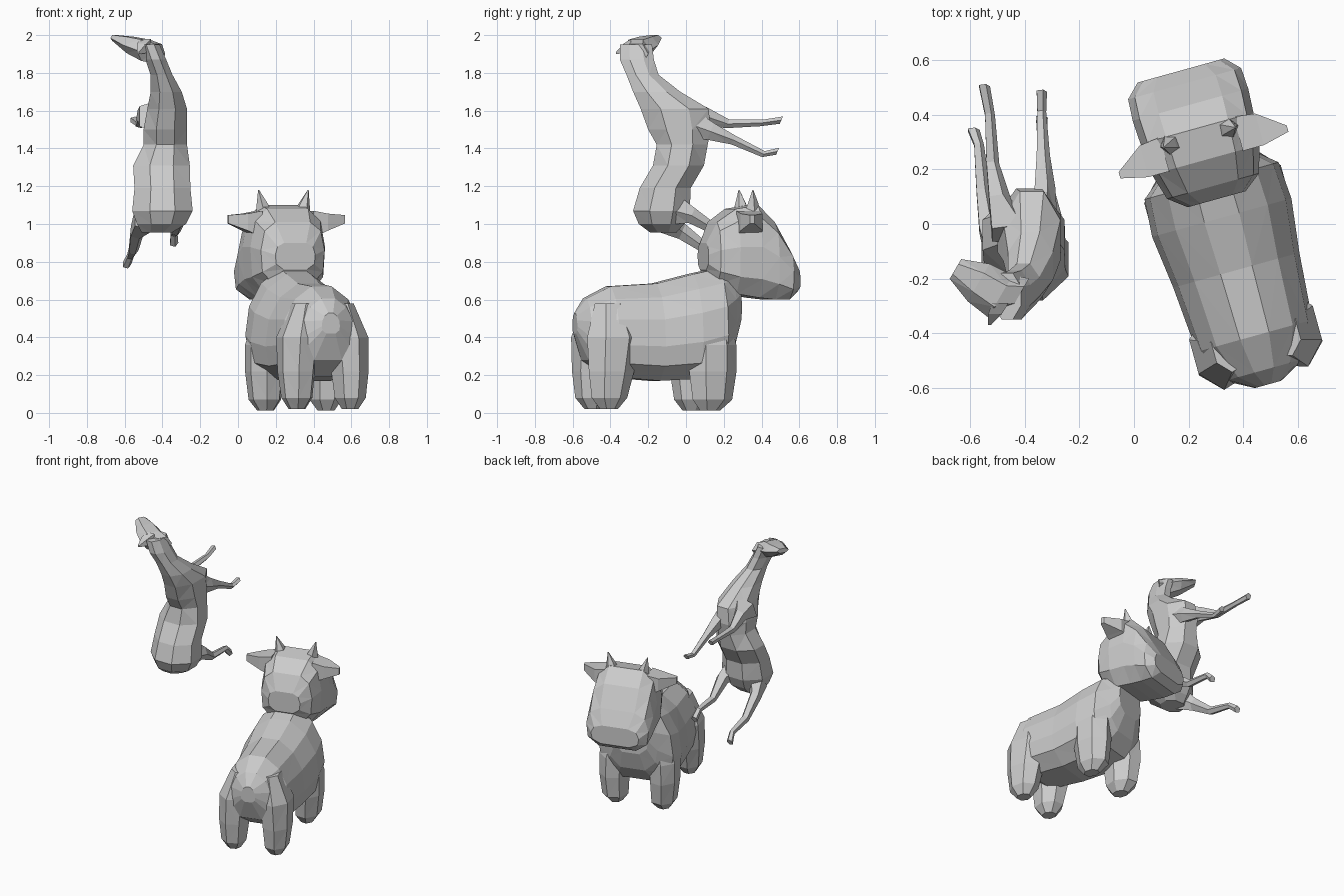
import bpy, bmesh, math
from mathutils import Matrix, Vector

X, Y, Z = Vector((1, 0, 0)), Vector((0, 1, 0)), Vector((0, 0, 1))


def ngon(n, turn=0.5):
    k = 1 / math.cos(math.pi / n) if turn else 1
    return [(k * math.cos(2 * math.pi * (i + turn) / n), k * math.sin(2 * math.pi * (i + turn) / n)) for i in range(n)]


def symmetric(half):
    """Close a right-hand half outline, listed top to bottom."""
    return half + [(-a, b) for a, b in reversed(half)]


def loft(name, rings, outline, u=X, v=Y, matrix=None, mirror=False):
    """Skin a chain of rings (x, y, z, half width, half depth) into one closed low-poly form."""
    bm = bmesh.new()
    loops = [[bm.verts.new(Vector(r[:3]) + u * a * r[3] + v * b * r[-1]) for a, b in outline] for r in rings]
    n = len(outline)
    for lo, hi in zip(loops, loops[1:]):
        for i in range(n):
            bm.faces.new((lo[i], lo[(i + 1) % n], hi[(i + 1) % n], hi[i]))
    bm.faces.new(loops[0])
    bm.faces.new(loops[-1])
    bmesh.ops.triangulate(bm, faces=bm.faces[:])
    bmesh.ops.recalc_face_normals(bm, faces=bm.faces[:])
    mesh = bpy.data.meshes.new(name)
    bm.to_mesh(mesh)
    bm.free()
    ob = bpy.data.objects.new(name, mesh)
    bpy.context.collection.objects.link(ob)
    if matrix:
        ob.matrix_world = matrix
    if mirror:
        ob.modifiers.new("mirror", "MIRROR")
    return ob


def span(rows):
    """Rows of (y, z low, z high, half width) to rings standing across the y axis."""
    return [(0, y, (a + b) / 2, w, (b - a) / 2) for y, a, b, w in rows]


# ---------------- stocky horned animal, built along its own y axis ----------------
cow = Matrix.Translation((0.37, -0.15, 0)) @ Matrix.Rotation(math.radians(15.5), 4, "Z")

pear = symmetric([(0.25, 0.98), (0.66, 0.7), (0.92, 0.25), (1.0, -0.3), (0.92, -0.7), (0.5, -1.0)])
loft("stocky_body", span([
    (-0.455, 0.42, 0.53, 0.05), (-0.40, 0.28, 0.61, 0.15), (-0.27, 0.19, 0.675, 0.22),
    (-0.02, 0.17, 0.69, 0.24), (0.18, 0.18, 0.74, 0.265), (0.32, 0.22, 0.77, 0.255),
    (0.39, 0.32, 0.77, 0.17), (0.43, 0.45, 0.74, 0.12)]), pear, X, Z, cow)

boxy = symmetric([(0.55, 1.0), (0.88, 0.72), (1.0, 0.1), (0.95, -0.6), (0.6, -1.0)])
loft("stocky_head", span([
    (0.25, 0.76, 0.90, 0.11), (0.30, 0.68, 1.01, 0.175), (0.40, 0.63, 1.08, 0.205),
    (0.52, 0.61, 1.10, 0.215), (0.61, 0.60, 1.01, 0.22), (0.69, 0.60, 0.87, 0.215),
    (0.74, 0.64, 0.77, 0.165)]), boxy, X, Z, cow)

# Thick legs, mirrored across the body, sinking into the flanks at the top
loft("stocky_front_legs", [
    (0.13, 0.26, 0.55, 0.07, 0.08), (0.165, 0.25, 0.36, 0.095, 0.12), (0.17, 0.25, 0.22, 0.09, 0.12),
    (0.165, 0.25, 0.07, 0.078, 0.10), (0.165, 0.24, 0.012, 0.04, 0.05)], ngon(7), X, Y, cow, True)
loft("stocky_rear_legs", [
    (0.10, -0.29, 0.58, 0.06, 0.08), (0.135, -0.285, 0.40, 0.10, 0.135), (0.145, -0.30, 0.22, 0.09, 0.115),
    (0.145, -0.31, 0.08, 0.075, 0.09), (0.145, -0.31, 0.02, 0.04, 0.045)], ngon(7), X, Y, cow, True)

# Pointed ears and short horns
loft("stocky_ears", [
    (0.14, 0.46, 1.00, 0.065, 0.07), (0.22, 0.455, 1.01, 0.06, 0.045), (0.32, 0.43, 1.025, 0.012, 0.022)],
    ngon(4), Y, Z, cow, True)
loft("stocky_horns", [
    (0.10, 0.49, 1.05, 0.05), (0.115, 0.49, 1.11, 0.03), (0.136, 0.485, 1.18, 0.003)],
    ngon(5, 0), X, Y, cow, True)

# ---------------- slender animal rearing upright ----------------
loft("slender_body", [
    (-0.43, -0.12, 0.955, 0.08, 0.07), (-0.405, -0.13, 1.0, 0.13, 0.12), (-0.40, -0.13, 1.07, 0.16, 0.15),
    (-0.40, -0.11, 1.19, 0.148, 0.135), (-0.405, -0.04, 1.31, 0.15, 0.135), (-0.385, -0.02, 1.42, 0.115, 0.135),
    (-0.385, -0.035, 1.50, 0.115, 0.165), (-0.375, -0.06, 1.61, 0.105, 0.18), (-0.38, -0.155, 1.70, 0.082, 0.125),
    (-0.405, -0.23, 1.79, 0.058, 0.085), (-0.435, -0.26, 1.87, 0.055, 0.09), (-0.465, -0.265, 1.95, 0.05, 0.085)],
    ngon(8))
across = Vector((0.5, 0.86, 0))
loft("slender_head", [
    (-0.42, -0.26, 1.90, 0.07, 0.06), (-0.49, -0.265, 1.92, 0.09, 0.065),
    (-0.57, -0.215, 1.948, 0.08, 0.05), (-0.655, -0.165, 1.985, 0.042, 0.018)], ngon(6, 0), across, Z)
loft("slender_ear", [
    (-0.49, -0.29, 1.95, 0.03), (-0.51, -0.33, 1.93, 0.025), (-0.53, -0.37, 1.905, 0.006)], ngon(4), X, Z)

# Thin jointed legs, each different in pose
legs = {
    "slender_front_leg_right": [
        (-0.34, -0.01, 1.54, 0.06, 0.09), (-0.33, 0.13, 1.49, 0.042, 0.05), (-0.335, 0.25, 1.445, 0.027),
        (-0.34, 0.41, 1.37, 0.018), (-0.34, 0.485, 1.385, 0.021)],
    "slender_front_leg_left": [
        (-0.44, -0.04, 1.57, 0.10, 0.10), (-0.495, 0.09, 1.575, 0.045, 0.05), (-0.52, 0.22, 1.53, 0.026),
        (-0.53, 0.40, 1.535, 0.02), (-0.55, 0.505, 1.55, 0.022)],
    "slender_rear_leg_right": [
        (-0.33, -0.10, 1.08, 0.075, 0.10), (-0.31, 0.03, 1.045, 0.045, 0.045), (-0.33, 0.17, 0.96, 0.026),
        (-0.34, 0.34, 0.95, 0.02), (-0.34, 0.39, 0.90, 0.024)],
    "slender_rear_leg_left": [
        (-0.48, -0.12, 1.04, 0.08, 0.09), (-0.535, -0.02, 0.96, 0.04, 0.045), (-0.555, 0.12, 0.86, 0.028),
        (-0.57, 0.29, 0.83, 0.02), (-0.59, 0.345, 0.785, 0.024)],
}
slant = Vector((0, 0.4, 0.92))
for name, rings in legs.items():
    loft(name, rings, ngon(5, 0), X, slant)
